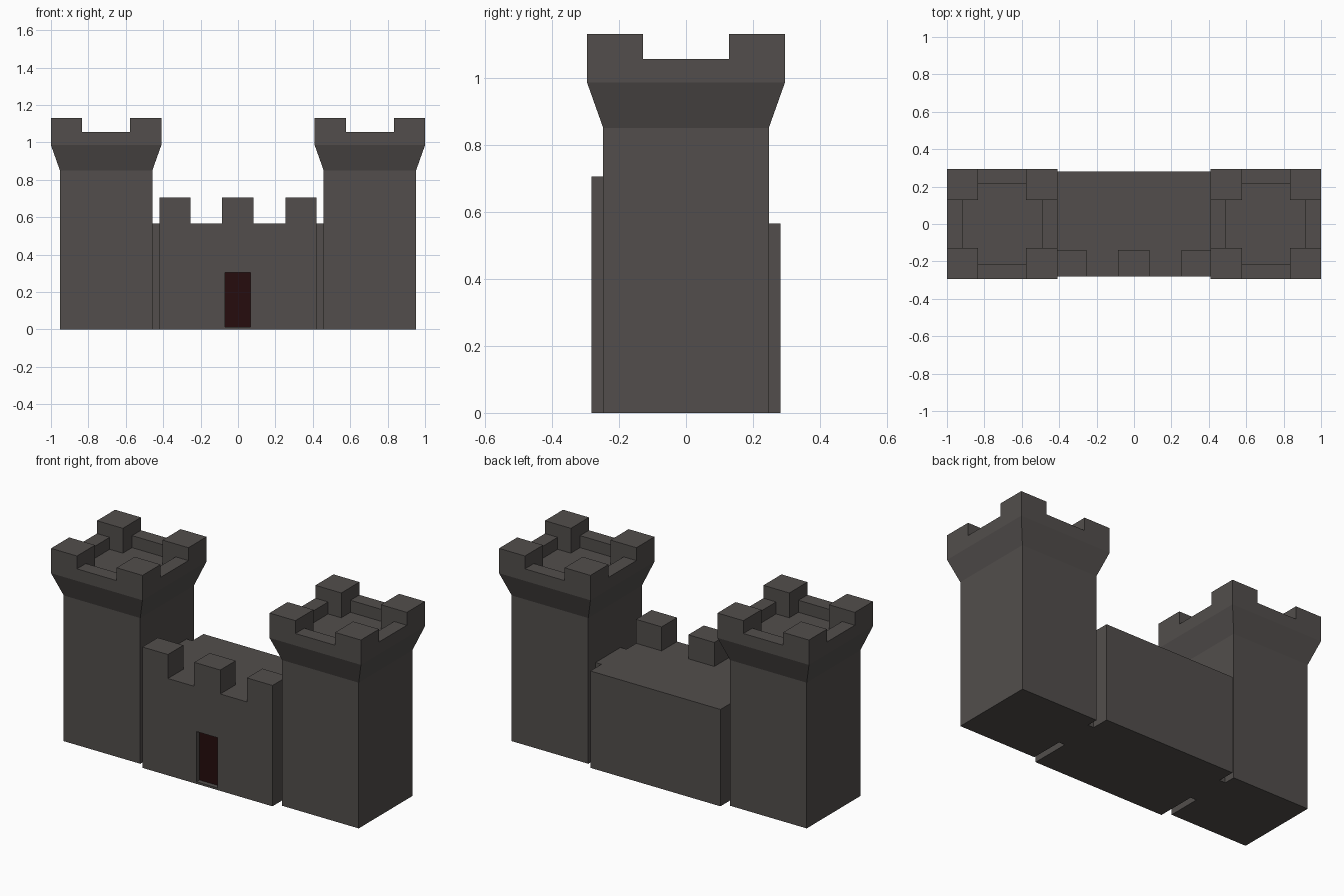
import bpy, bmesh

if "Cube" in bpy.data.objects:
    bpy.data.objects.remove(bpy.data.objects["Cube"])

def material(name, color):
    m = bpy.data.materials.new(name)
    m.diffuse_color = (*color, 1)
    m.use_nodes = True
    m.node_tree.nodes["Principled BSDF"].inputs["Base Color"].default_value = m.diffuse_color
    return m

STONE = material("dark_stone", (0.084, 0.076, 0.072))
DOOR = material("dark_red_door", (0.019, 0.0037, 0.004))

def finish(name, bm, mat):
    bmesh.ops.recalc_face_normals(bm, faces=bm.faces)
    mesh = bpy.data.meshes.new(name)
    bm.to_mesh(mesh)
    bm.free()
    mesh.materials.append(mat)
    obj = bpy.data.objects.new(name, mesh)
    bpy.context.collection.objects.link(obj)
    return obj

def box(name, x, y, z, mat=STONE):
    bm = bmesh.new()
    bmesh.ops.create_cube(bm, size=1)
    for v in bm.verts:
        v.co = [r[0] if c < 0 else r[1] for c, r in zip(v.co, (x, y, z))]
    return finish(name, bm, mat)

def span(a, b):
    return min(a, b), max(a, b)

# Heights shared by both towers
FLOOR, PARAPET, TOP = 0.985, 1.055, 1.13
HALF, MERLON, THICK = 0.295, 0.167, 0.082

def tower(side, cx):
    # Square shaft flaring out to the battlement floor
    bm = bmesh.new()
    rings = []
    for h, z in ((0.247, 0), (0.247, 0.85), (HALF, FLOOR)):
        rings.append([bm.verts.new((cx + sx * h, sy * h, z))
                      for sx, sy in ((-1, -1), (1, -1), (1, 1), (-1, 1))])
    for a, b in zip(rings, rings[1:]):
        for i in range(4):
            j = (i + 1) % 4
            bm.faces.new((a[i], a[j], b[j], b[i]))
    bm.faces.new(rings[0][::-1])
    bm.faces.new(rings[-1])
    finish(side + "_tower", bm, STONE)

    # Corner merlons with low parapets between them
    inner = HALF - MERLON
    for s in (-1, 1):
        for t in (-1, 1):
            box(side + "_tower_merlon", span(cx + s * inner, cx + s * HALF),
                span(t * inner, t * HALF), (FLOOR, TOP))
        edge = span(s * (HALF - THICK), s * HALF)
        box(side + "_parapet_along", (cx - inner, cx + inner), edge, (FLOOR, PARAPET))
        box(side + "_parapet_across", (cx + edge[0], cx + edge[1]),
            (-inner, inner), (FLOOR, PARAPET))

tower("left", -0.705)
tower("right", 0.705)

# Gate wall: plan outline with narrow slots beside the towers
half_plan = [(0.42, -0.282), (0.42, -0.05), (0.458, -0.05),
             (0.458, 0.18), (0.42, 0.18), (0.42, 0.282)]
plan = half_plan + [(-x, y) for x, y in reversed(half_plan)]
bm = bmesh.new()
face = bm.faces.new([bm.verts.new((x, y, 0)) for x, y in plan])
ext = bmesh.ops.extrude_face_region(bm, geom=[face], use_keep_orig=True)
for v in ext["geom"]:
    if isinstance(v, bmesh.types.BMVert):
        v.co.z = 0.565
wall = finish("gate_wall", bm, STONE)

# Doorway recess
cutter = box("doorway_cutter", (-0.07, 0.066), (-0.4, -0.25), (0.012, 0.305))
cutter.hide_render = True
mod = wall.modifiers.new("doorway", 'BOOLEAN')
mod.operation = 'DIFFERENCE'
mod.solver = 'EXACT'
mod.object = cutter
bpy.context.view_layer.objects.active = wall
bpy.ops.object.modifier_apply(modifier=mod.name)
bpy.data.objects.remove(cutter)
box("door", (-0.07, 0.066), (-0.255, -0.25), (0.012, 0.305), DOOR)

# Wall merlons along the front edge
for x in ((-0.42, -0.255), (-0.085, 0.083), (0.255, 0.42)):
    box("wall_merlon", x, (-0.282, -0.14), (0.565, 0.705))
